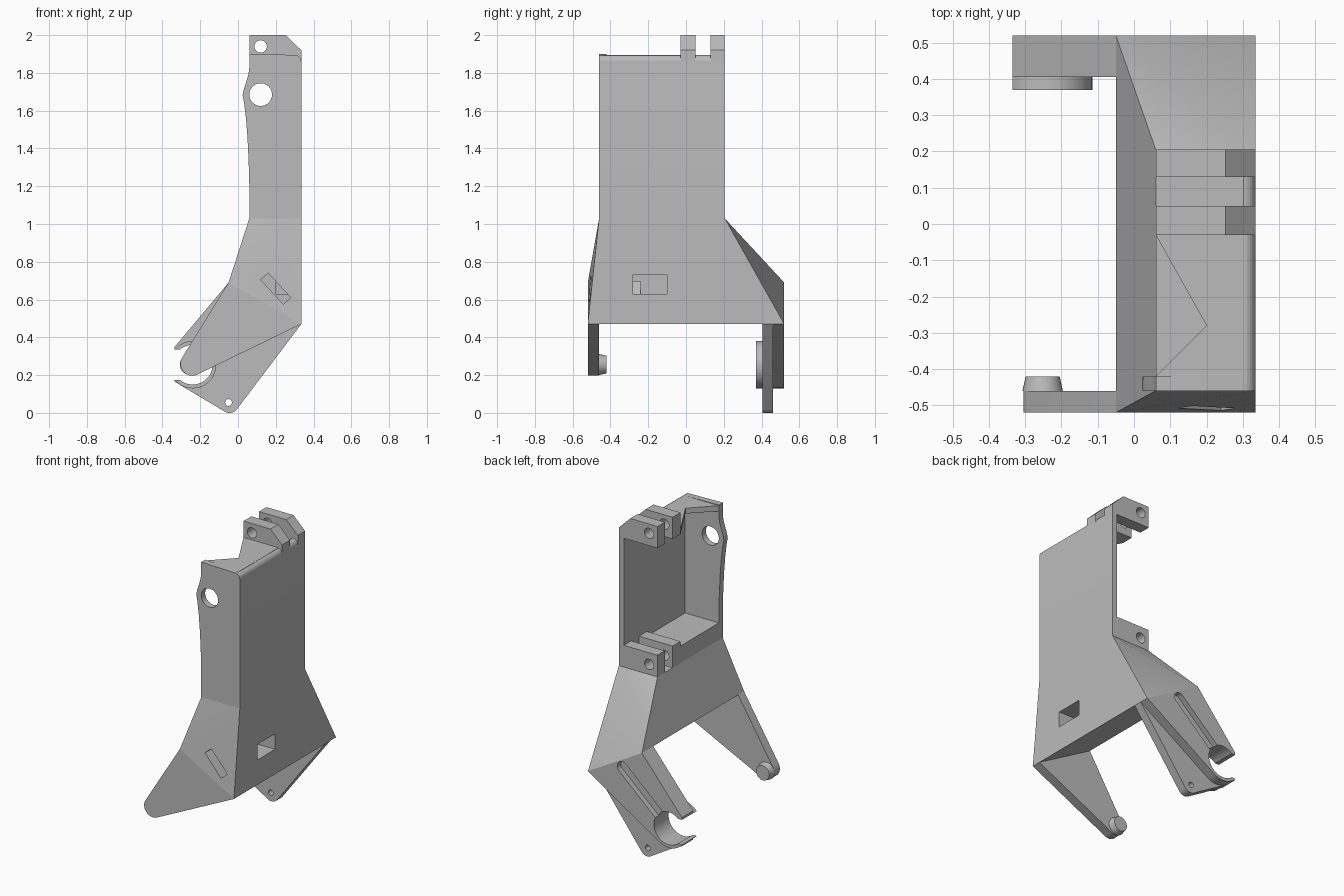
import bpy, bmesh
from math import cos, sin, pi, radians
from mathutils import Vector

if "Cube" in bpy.data.objects:
    bpy.data.objects.remove(bpy.data.objects["Cube"])

grey = bpy.data.materials.new("plain_grey")
grey.use_nodes = True
colour = (0.5, 0.5, 0.5, 1)
grey.diffuse_color = colour
grey.node_tree.nodes["Principled BSDF"].inputs["Base Color"].default_value = colour


def finish(name, bm):
    bmesh.ops.recalc_face_normals(bm, faces=bm.faces)
    mesh = bpy.data.meshes.new(name)
    bm.to_mesh(mesh)
    bm.free()
    obj = bpy.data.objects.new(name, mesh)
    bpy.context.collection.objects.link(obj)
    mesh.materials.append(grey)
    return obj


def prism(name, points, lo, hi, flat=False):
    """Extrude an x-z outline along y, or an x-y outline along z when flat."""
    bm = bmesh.new()
    verts = [bm.verts.new((a, b, lo) if flat else (a, lo, b)) for a, b in points]
    face = bm.faces.new(verts)
    moved = bmesh.ops.extrude_face_region(bm, geom=[face])["geom"]
    step = Vector((0, 0, hi - lo) if flat else (0, hi - lo, 0))
    bmesh.ops.translate(bm, vec=step, verts=[v for v in moved if isinstance(v, bmesh.types.BMVert)])
    return finish(name, bm)


def arc(cx, cz, r, start=0, end=360, n=40):
    full = abs(end - start) == 360
    count = n if full else n + 1
    angles = [radians(start + (end - start) * i / n) for i in range(count)]
    return [(cx + r * cos(a), cz + r * sin(a)) for a in angles]


def box(x0, x1, z0, z1):
    return [(x0, z0), (x1, z0), (x1, z1), (x0, z1)]


def activate(obj):
    bpy.ops.object.select_all(action="DESELECT")
    obj.select_set(True)
    bpy.context.view_layer.objects.active = obj


def cut(obj, points, lo, hi):
    cutter = prism("cutter", points, lo, hi)
    cutter.hide_render = True
    mod = obj.modifiers.new("cut", "BOOLEAN")
    mod.operation, mod.solver, mod.object = "DIFFERENCE", "EXACT", cutter
    activate(obj)
    bpy.ops.object.modifier_apply(modifier=mod.name)
    bpy.data.objects.remove(cutter)


LEFT, RIGHT = 0.06, 0.335          # body depth in x
FRONT, BACK, FLARE = -0.46, 0.205, 0.52
parts = []

# Flared lower body
bm = bmesh.new()
for y, low_y in ((FRONT, -FLARE), (BACK, FLARE)):
    for co in ((LEFT, y, 1.03), (RIGHT, y, 1.03), (RIGHT, low_y, 0.47), (-0.05, low_y, 0.69)):
        bm.verts.new(co)
bmesh.ops.convex_hull(bm, input=bm.verts)
bmesh.ops.dissolve_limit(bm, angle_limit=0.01, verts=bm.verts, edges=bm.edges)
body = finish("flared_body", bm)
cut(body, box(0.2, 0.4, 0.63, 0.73), -0.28, -0.1)
cut(body, [(0.16, 0.74), (0.12, 0.705), (0.24, 0.575), (0.28, 0.61)], -0.6, -0.24)
parts.append(body)

# Floor block of the open channel
parts.append(prism("channel_floor", box(LEFT, RIGHT, 1.03, 1.14), FRONT, -0.03))

# Side wall with a rounded top edge
wall = [(0.3, 1.03), (RIGHT, 1.03)] + arc(0.3, 1.86, 0.035, 0, 90, 8)
parts.append(prism("side_wall", wall, FRONT, BACK))

# Front wall with a bulge around its hole
bulge = [(0.06, 1.9), (0.06, 1.83), (0.055, 1.79), (0.043, 1.75), (0.03, 1.71), (0.024, 1.68),
         (0.031, 1.65), (0.042, 1.56), (0.05, 1.46), (0.056, 1.34), (0.06, 1.2), (0.06, 1.03)]
front_wall = prism("front_wall", wall[1:] + bulge, FRONT, -0.42)
cut(front_wall, arc(0.12, 1.685, 0.06), -0.6, -0.3)
parts.append(front_wall)

# Top plate with a notched free edge
plate = [(0.31, -0.44), (LEFT, -0.44), (LEFT, -0.42), (0.2, -0.28), (LEFT, -0.03), (0.31, -0.03)]
parts.append(prism("top_plate", plate, 1.86, 1.895, flat=True))

# Hinge lugs, a pair at the top and a pair at the bottom
upper = [(LEFT, 1.86), (RIGHT, 1.86), (RIGHT, 1.92), (0.253, 2), (LEFT, 2)]
lower = box(LEFT, RIGHT, 1.03, 1.17)
for label, outline, hole_z in (("upper", upper, 1.94), ("lower", lower, 1.095)):
    for side, y0, y1 in (("front", -0.03, 0.05), ("back", 0.13, BACK)):
        lug = prism(f"{label}_{side}_lug", outline, y0, y1)
        cut(lug, arc(0.12, hole_z, 0.033, n=24), y0 - 0.1, y1 + 0.1)
        parts.append(lug)

# Front arm and its tapered pin
arm = [(RIGHT, 0.47), (-0.05, 0.69)] + arc(-0.242, 0.26, 0.063, 148, 296, 14)
parts.append(prism("front_arm", arm, -FLARE, FRONT))
bm = bmesh.new()
bmesh.ops.create_cone(bm, cap_ends=True, segments=32, radius1=0.056, radius2=0.047, depth=0.04)
pin = finish("front_pin", bm)
pin.rotation_euler.x = -pi / 2
pin.location = (-0.252, -0.441, 0.256)
parts.append(pin)

# Back arm: a full plate, a shorter grooved layer and a collar
RX, RZ = -0.24, 0.255
upper_edge = [(RIGHT, 0.47), (-0.05, 0.69), (-0.335, 0.35), (-0.335, 0.165)]
inner = prism("back_arm_plate", upper_edge + arc(-0.045, 0.05, 0.05, 240, 320, 10), 0.405, 0.46)
cut(inner, arc(-0.05, 0.055, 0.018, n=24), 0.3, 0.6)
outer = prism("back_arm_layer", upper_edge + arc(RX, RZ, 0.125, 240, 300, 10), 0.46, FLARE)
collar = prism("back_arm_collar", arc(RX, RZ, 0.125, n=48), 0.37, 0.405)
for obj in (inner, outer, collar):
    cut(obj, arc(RX, RZ, 0.105, n=48), 0.3, 0.6)
    cut(obj, box(-0.4, -0.29, RZ - 0.08, RZ + 0.08), 0.3, 0.6)
    parts.append(obj)
groove = arc(0.09, 0.56, 0.036, -47, 133, 12) + [(-0.22, 0.33), (-0.17, 0.277)]
cut(outer, groove, 0.485, 0.6)

# Smooth the curved faces and keep crisp edges
for obj in parts:
    activate(obj)
    bpy.ops.object.shade_smooth_by_angle(angle=radians(25))
